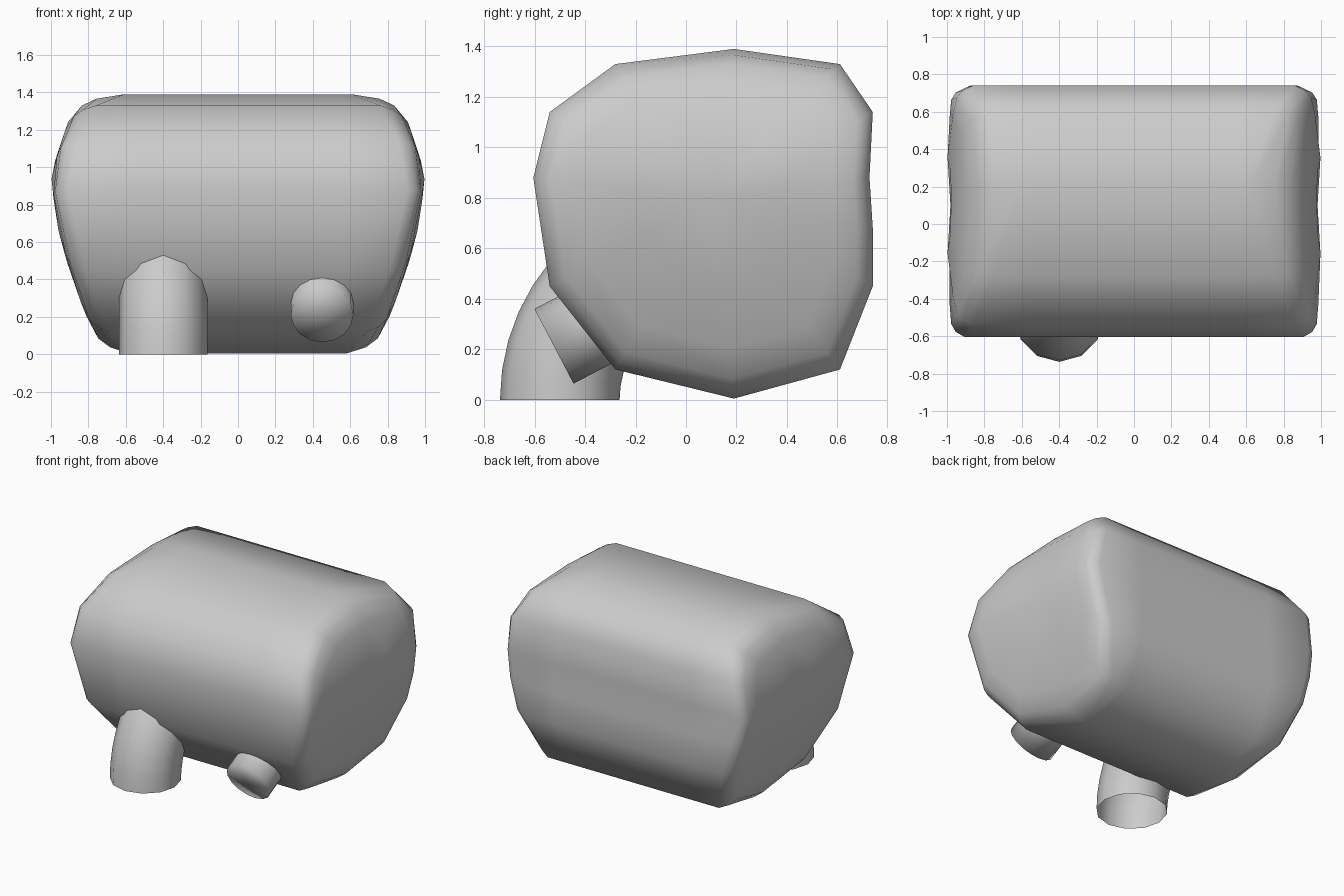
import bpy, bmesh, math
from mathutils import Vector

cube = bpy.data.objects.get("Cube")
if cube:
    bpy.data.objects.remove(cube)

grey = bpy.data.materials.new("plain_grey")
grey.use_nodes = True
colour = (0.6, 0.6, 0.6, 1)
grey.diffuse_color = colour
grey.node_tree.nodes["Principled BSDF"].inputs["Base Color"].default_value = colour


def loft(name, rings, cap_start=None, cap_end=None):
    """Skin a list of rings; a cap is a pole point closing that end."""
    bm = bmesh.new()
    loops = [[bm.verts.new(p) for p in ring] for ring in rings]
    n = len(loops[0])
    for a, b in zip(loops, loops[1:]):
        for i in range(n):
            j = (i + 1) % n
            bm.faces.new((a[i], a[j], b[j], b[i]))
    for loop, pole in ((loops[0], cap_start), (loops[-1], cap_end)):
        if pole is not None:
            v = bm.verts.new(pole)
            for i in range(n):
                bm.faces.new((loop[i], loop[(i + 1) % n], v))
    bmesh.ops.recalc_face_normals(bm, faces=bm.faces)
    mesh = bpy.data.meshes.new(name)
    bm.to_mesh(mesh)
    bm.free()
    mesh.shade_smooth()
    mesh.materials.append(grey)
    obj = bpy.data.objects.new(name, mesh)
    bpy.context.collection.objects.link(obj)
    return obj


# Side profile (y, z) and half width at each height (z, x)
profile = [(0.19, 0.005), (0.61, 0.12), (0.74, 0.45), (0.74, 0.68), (0.727, 0.88),
           (0.74, 1.14), (0.61, 1.33), (0.19, 1.39), (-0.28, 1.33),
           (-0.54, 1.14), (-0.605, 0.88), (-0.54, 0.45), (-0.28, 0.12)]
widths = [(0, 0.66), (0.02, 0.71), (0.1, 0.775), (0.33, 0.865), (0.63, 0.955), (0.92, 1.0),
          (1.1, 0.965), (1.25, 0.91), (1.33, 0.85), (1.37, 0.79), (1.39, 0.7)]


def half_width(z):
    for (z0, x0), (z1, x1) in zip(widths, widths[1:]):
        if z <= z1:
            return x0 + (x1 - x0) * (z - z0) / (z1 - z0)
    return widths[-1][1]


def end_ring(side, scale, inset):
    ring = []
    for y, z in profile:
        y, z = 0.1 + (y - 0.1) * scale, 0.8 + (z - 0.8) * scale
        ring.append((side * (half_width(z) - inset), y, z))
    return ring


# Body: straight barrel with rounded, bulging ends
steps = [(0.4, 0), (0.75, 0.005), (0.9, 0.015), (0.96, 0.04), (1, 0.09)]
left = [end_ring(1, s, i) for s, i in steps]
right = [end_ring(-1, s, i) for s, i in reversed(steps)]
middle = [[(x, y, z) for y, z in profile] for x in (0.55, -0.55)]
tip = half_width(0.8)
loft("body", left + middle + right, (tip, 0.1, 0.8), (-tip, 0.1, 0.8))


def circle(centre, axis, radius, count):
    u = Vector((1, 0, 0))
    v = axis.normalized().cross(u)
    return [centre + radius * (u * math.sin(t) + v * math.cos(t))
            for t in (2 * math.pi * i / count for i in range(count))]


# Elbow pipe: open at the floor, bending back into the body
bend, rings = 0.62, []
for i in range(9):
    a = math.radians(8 * i)
    centre = Vector((-0.4, 0.12 - bend * math.cos(a), bend * math.sin(a)))
    rings.append(circle(centre, Vector((0, math.sin(a), math.cos(a))), 0.237, 12))
loft("elbow_pipe", rings)

# Short capped spout, tilted down at the front
axis = Vector((0, 0.886, 0.465))
start = Vector((0.45, -0.523, 0.212))
loft("spout", [circle(start + axis * d, axis, 0.167, 16) for d in (0, 0.4)],
     start, start + axis * 0.4)
